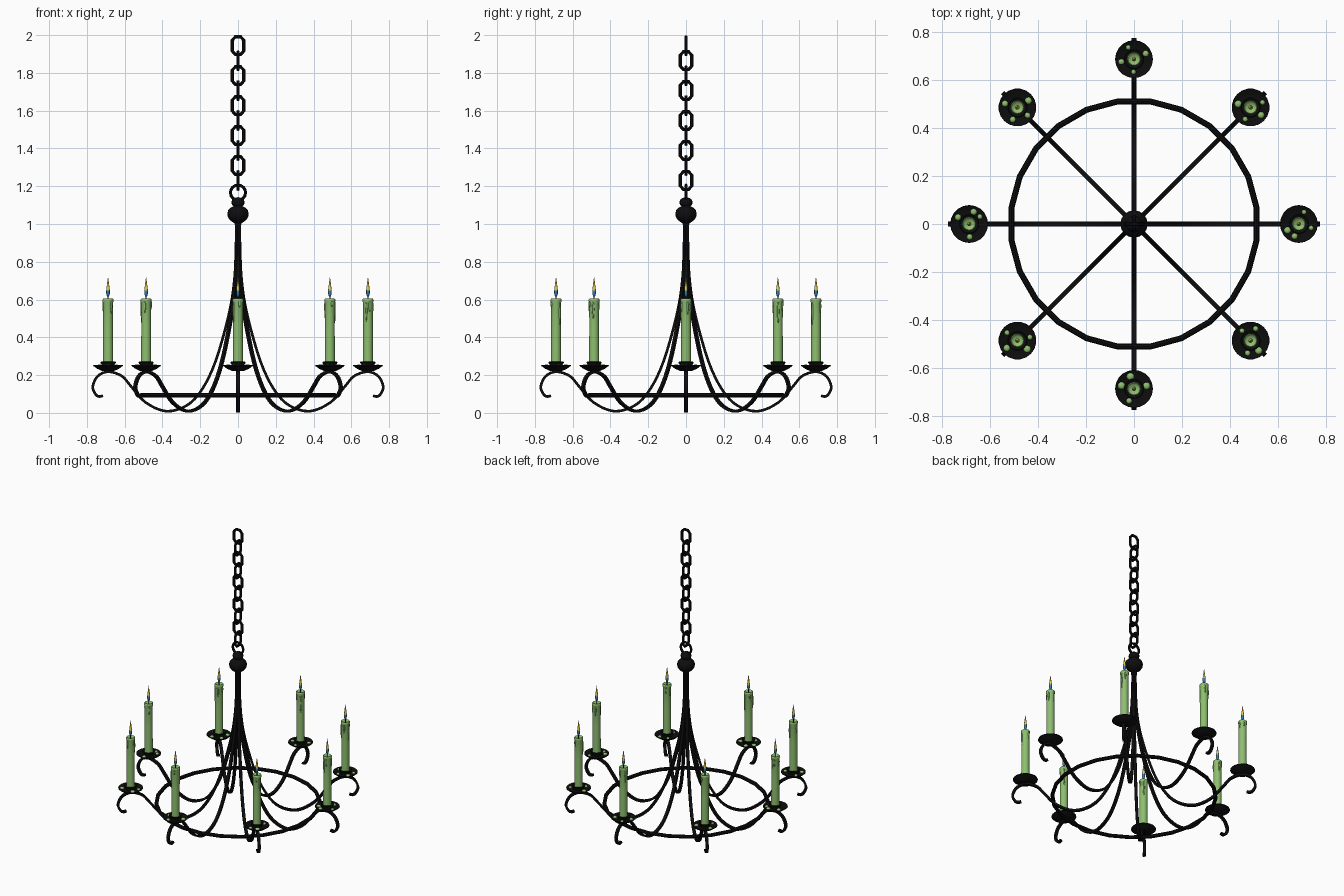
import bpy, bmesh, math, random
from mathutils import Vector, Matrix

if "Cube" in bpy.data.objects:
    bpy.data.objects.remove(bpy.data.objects["Cube"])

random.seed(4)


def material(name, rgb):
    m = bpy.data.materials.new(name)
    m.diffuse_color = (*rgb, 1)
    m.use_nodes = True
    m.node_tree.nodes["Principled BSDF"].inputs["Base Color"].default_value = m.diffuse_color
    return m


IRON = material("black_iron", (0.004, 0.004, 0.004))
WAX = material("green_wax", (0.27, 0.52, 0.16))
YELLOW = material("flame_yellow", (0.75, 0.62, 0.08))
BLUE = material("flame_blue", (0.03, 0.22, 0.5))


def finish(name, bm, *mats, angle=40):
    """Turn a bmesh into an object, smooth except at sharp edges."""
    bmesh.ops.recalc_face_normals(bm, faces=bm.faces)
    me = bpy.data.meshes.new(name)
    bm.to_mesh(me)
    bm.free()
    for m in mats:
        me.materials.append(m)
    me.shade_smooth()
    me.set_sharp_from_angle(angle=math.radians(angle))
    ob = bpy.data.objects.new(name, me)
    bpy.context.collection.objects.link(ob)
    return ob


def copy(ob, matrix):
    new = ob.copy()
    new.matrix_world = matrix
    bpy.context.collection.objects.link(new)
    return new


def lathe(bm, profile, n):
    """Revolve (radius, z) points around the z axis."""
    rings = []
    for r, z in profile:
        if r == 0:
            rings.append([bm.verts.new((0, 0, z))] * n)
        else:
            rings.append([bm.verts.new((r * math.cos(2 * math.pi * i / n),
                                        r * math.sin(2 * math.pi * i / n), z)) for i in range(n)])
    for a, b in zip(rings, rings[1:]):
        for i in range(n):
            j = (i + 1) % n
            bm.faces.new(list(dict.fromkeys((a[i], a[j], b[j], b[i]))))


def sweep(bm, path, section, closed):
    """Sweep a (sideways, in-plane) section along a path of (x, z) points."""
    pts = [Vector((x, 0, z)) for x, z in path]
    n, k, rings = len(pts), len(section), []
    for i, p in enumerate(pts):
        a = pts[i - 1] if closed or i else p
        b = pts[(i + 1) % n] if closed or i < n - 1 else p
        t = (b - a).normalized()
        normal = Vector((-t.z, 0, t.x))
        rings.append([bm.verts.new(p + Vector((0, s, 0)) + normal * u) for s, u in section])
    for i in range(n if closed else n - 1):
        a, b = rings[i], rings[(i + 1) % n]
        for j in range(k):
            bm.faces.new((a[j], a[(j + 1) % k], b[(j + 1) % k], b[j]))
    if not closed:
        bm.faces.new(rings[0])
        bm.faces.new(rings[-1])


def circle(r, n, offset=0.0):
    return [(r * math.cos(2 * math.pi * (i + offset) / n),
             r * math.sin(2 * math.pi * (i + offset) / n)) for i in range(n)]


def spline(ctrl, steps):
    """Catmull-Rom curve through the control points."""
    p = [Vector(c) for c in [ctrl[0], *ctrl, ctrl[-1]]]
    out = []
    for a, b, c, d in zip(p, p[1:], p[2:], p[3:]):
        for s in range(steps):
            t = s / steps
            out.append(0.5 * (2 * b + (c - a) * t + (2 * a - 5 * b + 4 * c - d) * t * t
                              + (3 * b - a - 3 * c + d) * t ** 3))
    return out + [p[-1]]


def blob(bm, loc, size):
    m = Matrix.Translation(loc) @ Matrix.Diagonal((*size, 1))
    bmesh.ops.create_uvsphere(bm, u_segments=10, v_segments=6, radius=1, matrix=m)


# Chain: links alternate between facing front and facing sideways
link_path = [(0.014, 0.047), (-0.014, 0.047), (-0.031, 0.028), (-0.031, -0.028),
             (-0.014, -0.047), (0.014, -0.047), (0.031, -0.028), (0.031, 0.028)]
bm = bmesh.new()
sweep(bm, link_path, circle(0.009, 8), True)
link = finish("chain_link", bm, IRON)
link.location.z = 1.944
for i in range(1, 10):
    copy(link, Matrix.Translation((0, 0, 1.944 - 0.0793 * i))
         @ Matrix.Rotation(math.pi / 2 * (i % 2), 4, 'Z'))

# Hanging ring under the chain
bm = bmesh.new()
sweep(bm, circle(0.040, 16), circle(0.008, 8), True)
finish("hanging_ring", bm, IRON).location.z = 1.166

# Hub: large and small squashed balls in one turned piece
bm = bmesh.new()
lathe(bm, [(0, 1.0), (0.022, 1.005), (0.042, 1.02), (0.054, 1.037), (0.057, 1.055),
           (0.052, 1.073), (0.038, 1.087), (0.024, 1.094), (0.032, 1.102), (0.035, 1.115),
           (0.031, 1.128), (0.018, 1.138), (0, 1.142)], 16)
finish("hub", bm, IRON)

# Eight scrolled arms
arm_ctrl = [(0.008, 1.03), (0.009, 0.86), (0.024, 0.66), (0.056, 0.49), (0.12, 0.27),
            (0.19, 0.125), (0.27, 0.04), (0.38, 0.009), (0.49, 0.056), (0.57, 0.145),
            (0.615, 0.195), (0.685, 0.218), (0.742, 0.195), (0.769, 0.14),
            (0.755, 0.1), (0.736, 0.087), (0.715, 0.091)]
bm = bmesh.new()
w, t = 0.0095, 0.007
sweep(bm, spline(arm_ctrl, 4), [(-w, -t), (w, -t), (w, t), (-w, t)], False)
arm = finish("arm", bm, IRON)

# Hoop tying the arms together
bm = bmesh.new()
sweep(bm, circle(0.516, 24, 0.5), circle(0.0125, 8), True)
hoop = finish("hoop", bm, IRON)
hoop.rotation_euler.x = math.pi / 2
hoop.location.z = 0.093

# Drip dish with a candle cup
bm = bmesh.new()
lathe(bm, [(0, 0.221), (0.035, 0.223), (0.058, 0.234), (0.079, 0.249), (0.078, 0.253),
           (0.052, 0.241), (0.033, 0.243), (0.034, 0.255), (0.042, 0.267), (0.038, 0.271),
           (0.026, 0.262), (0, 0.262)], 20)
dish = finish("drip_dish", bm, IRON)

# Candle with a melted rim
bm = bmesh.new()
lathe(bm, [(0, 0.25), (0.0265, 0.25), (0.0255, 0.45), (0.026, 0.58), (0.029, 0.592),
           (0.029, 0.6), (0.025, 0.605), (0.018, 0.598), (0, 0.594)], 16)
candle = finish("candle", bm, WAX)

# Wick
bm = bmesh.new()
lathe(bm, [(0, 0.59), (0.003, 0.59), (0.0025, 0.63), (0, 0.632)], 6)
wick = finish("wick", bm, IRON)

# Flame: blue at the base, yellow above
bm = bmesh.new()
lathe(bm, [(0, 0.612), (0.006, 0.619), (0.0095, 0.632), (0.0095, 0.648), (0.0075, 0.667),
           (0.0045, 0.69), (0.002, 0.708), (0, 0.724)], 10)
for f in bm.faces:
    f.material_index = 1 if f.calc_center_median().z < 0.642 else 0
flame = finish("flame", bm, YELLOW, BLUE)

# Repeat every arm assembly around the centre, with individual wax drips
for k in range(8):
    turn = Matrix.Rotation(k * math.pi / 4, 4, 'Z')
    seat = turn @ Matrix.Translation((0.688, 0, 0))
    for ob, m in ((arm, turn), (dish, seat), (candle, seat), (wick, seat), (flame, seat)):
        if k:
            copy(ob, m)
    bm = bmesh.new()
    for i in range(4):
        a = i * math.pi / 2 + random.uniform(-0.6, 0.6)
        d = Vector((math.cos(a), math.sin(a), 0))
        s = random.uniform(0.010, 0.016)
        blob(bm, d * 0.054 + Vector((0, 0, 0.248)), (s, s, 0.009))     # puddle on the dish
        h = random.uniform(0.02, 0.07)
        a += 0.7
        d = Vector((math.cos(a), math.sin(a), 0))
        blob(bm, d * 0.025 + Vector((0, 0, 0.6 - h)), (0.006, 0.006, h))   # run down the side
    finish("wax_drips", bm, WAX).matrix_world = seat
for ob in (dish, candle, wick, flame):
    ob.location.x = 0.688
